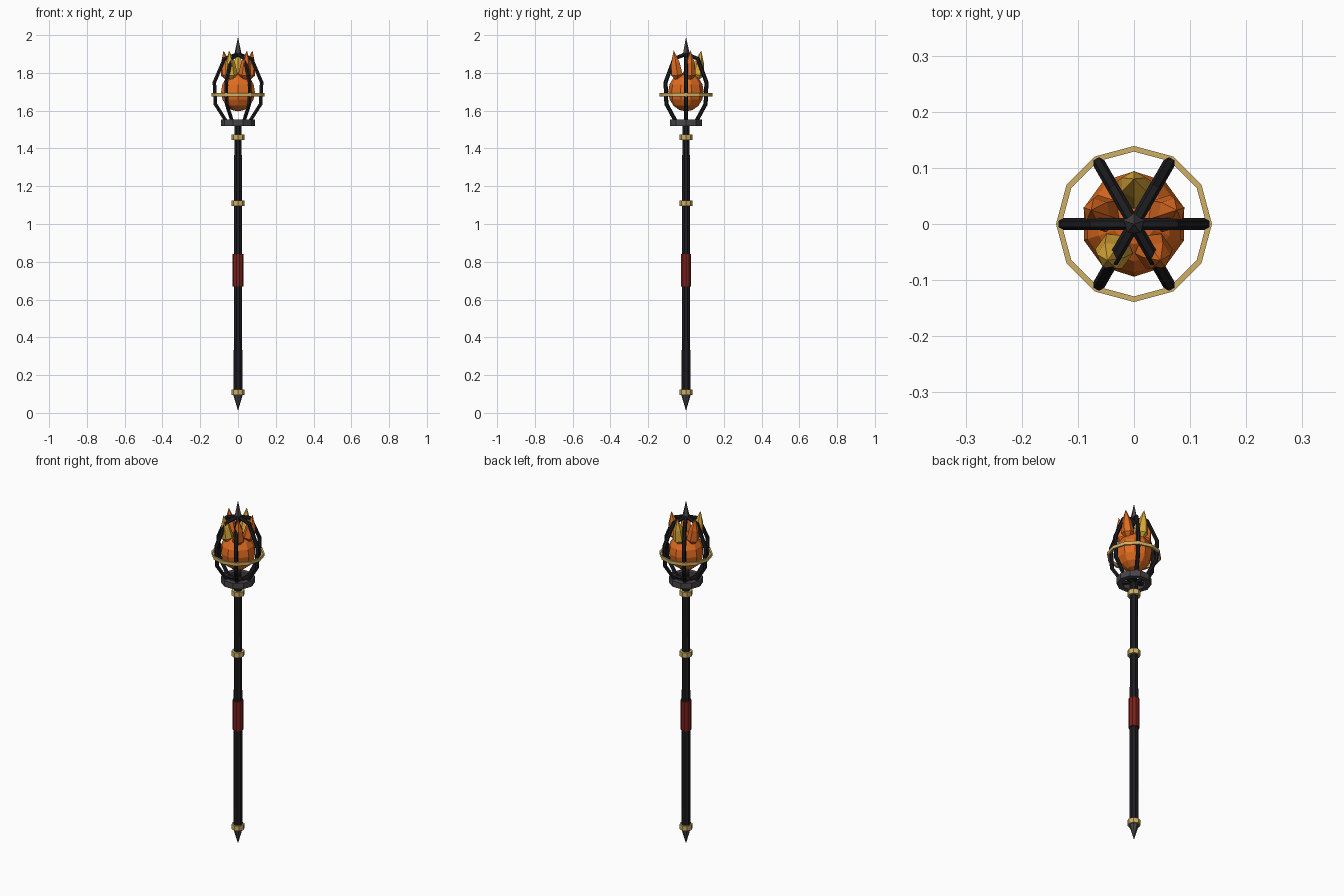
import bpy, bmesh, math
from mathutils import Matrix, Vector

if "Cube" in bpy.data.objects:
    bpy.data.objects.remove(bpy.data.objects["Cube"])


def material(name, rgb):
    m = bpy.data.materials.new(name)
    m.diffuse_color = (*rgb, 1)
    m.use_nodes = True
    m.node_tree.nodes["Principled BSDF"].inputs["Base Color"].default_value = m.diffuse_color
    return m


BLACK = material("black_iron", (0.012, 0.012, 0.014))
STEEL = material("dark_steel", (0.065, 0.06, 0.065))
GOLD = material("gold", (0.62, 0.43, 0.13))
RED = material("red_leather", (0.2, 0.015, 0.012))
ORANGE = material("ember_orange", (0.75, 0.15, 0.015))
YELLOW = material("flame_yellow", (0.72, 0.4, 0.04))


def lathe(name, profile, sides, mat, closed=False, turn=0.0, matrix=None):
    """Spin (radius, z) points round z; radius 0 becomes a single point."""
    bm = bmesh.new()
    rings = []
    for r, z in profile:
        if r == 0:
            rings.append([bm.verts.new((0, 0, z))] * sides)
        else:
            rings.append([bm.verts.new((r * math.cos(turn + math.tau * i / sides),
                                        r * math.sin(turn + math.tau * i / sides), z))
                          for i in range(sides)])
    pairs = list(zip(rings, rings[1:]))
    if closed:
        pairs.append((rings[-1], rings[0]))
    for a, b in pairs:
        for i in range(sides):
            j = (i + 1) % sides
            bm.faces.new(list(dict.fromkeys((a[i], a[j], b[j], b[i]))))
    if not closed:
        for ring in (rings[0], rings[-1]):
            if len(set(ring)) > 1:
                bm.faces.new(ring)
    bmesh.ops.recalc_face_normals(bm, faces=bm.faces[:])
    if matrix:
        bm.transform(matrix)
    me = bpy.data.meshes.new(name)
    bm.to_mesh(me)
    bm.free()
    me.materials.append(mat)
    ob = bpy.data.objects.new(name, me)
    bpy.context.collection.objects.link(ob)
    return ob


# Shaft, grip and pointed foot
lathe("shaft", [(0.025, 0.10), (0.021, 1.54)], 8, BLACK, turn=math.pi / 8)
lathe("grip", [(0.029, 0.67), (0.029, 0.84)], 10, RED)
lathe("foot_spike", [(0, 0.01), (0.026, 0.10)], 8, STEEL)

# Gold collars
for i, z in enumerate((0.11, 1.11, 1.46)):
    lathe(f"collar_{i + 1}", [(0.034, z - 0.014), (0.034, z + 0.014)], 8, GOLD)

# Cage base ring and gold band
lathe("cage_base_ring", [(0.06, 1.518), (0.089, 1.518), (0.089, 1.552), (0.06, 1.552)],
      10, STEEL, closed=True)
lathe("gold_band", [(0.129, 1.676), (0.139, 1.676), (0.139, 1.694), (0.129, 1.694)],
      12, GOLD, closed=True)

# Six bent cage ribs
RIB = [(0.015, 1.53), (0.06, 1.54), (0.12, 1.635), (0.125, 1.75), (0.072, 1.875), (0.0, 1.90)]
for k in range(6):
    a = math.tau * k / 6
    cu = bpy.data.curves.new(f"cage_rib_{k + 1}", 'CURVE')
    cu.dimensions = '3D'
    cu.bevel_depth = 0.011
    cu.bevel_resolution = 1
    cu.use_fill_caps = True
    sp = cu.splines.new('POLY')
    sp.points.add(len(RIB) - 1)
    sp.use_smooth = False
    for p, (r, z) in zip(sp.points, RIB):
        p.co = (r * math.cos(a), r * math.sin(a), z, 1)
    cu.materials.append(BLACK)
    ob = bpy.data.objects.new(cu.name, cu)
    bpy.context.collection.objects.link(ob)
    bpy.ops.object.select_all(action='DESELECT')
    ob.select_set(True)
    bpy.context.view_layer.objects.active = ob
    bpy.ops.object.convert(target='MESH')

# Top spike
lathe("top_spike", [(0.02, 1.885), (0.02, 1.90), (0, 1.99)], 5, STEEL, turn=math.pi / 2)

# Faceted ember
N = 8
ember = [(0.094 * math.sin(math.pi * i / N) if 0 < i < N else 0,
          1.70 - 0.104 * math.cos(math.pi * i / N)) for i in range(N + 1)]
lathe("ember", ember, 10, ORANGE, turn=math.pi / 10)

# Five flame shards leaning outward around the ember
SHARD = [(0, -0.04), (0.034, 0), (0.025, 0.065), (0, 0.13)]
for k in range(5):
    a = math.pi / 2 + math.tau * k / 5
    m = (Matrix.Rotation(a, 4, 'Z') @ Matrix.Translation(Vector((0.06, 0, 1.79)))
         @ Matrix.Rotation(math.radians(9), 4, 'Y'))
    lathe(f"flame_shard_{k + 1}", SHARD, 6, YELLOW if k in (0, 2) else ORANGE, matrix=m)
